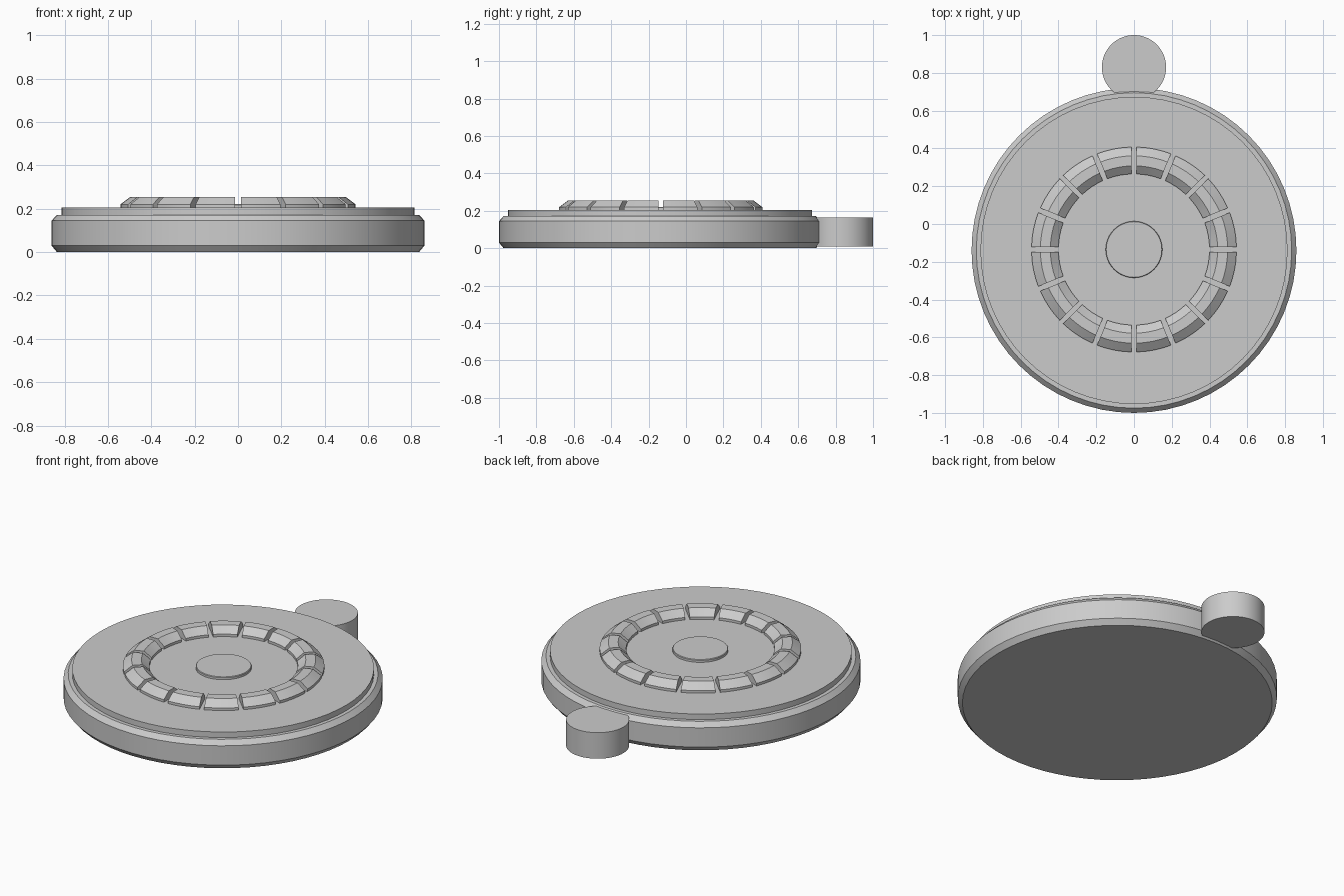
import bpy
from math import pi, sin, cos, asin, radians

cube = bpy.data.objects.get("Cube")
if cube:
    bpy.data.objects.remove(cube, do_unlink=True)

CY = -0.14          # centre of the round body
SIDES = 64

grey = bpy.data.materials.new("plain grey")
grey.use_nodes = True
GREY = (0.6, 0.6, 0.6, 1)
grey.diffuse_color = GREY
grey.node_tree.nodes["Principled BSDF"].inputs["Base Color"].default_value = GREY


def make(name, verts, faces, y):
    mesh = bpy.data.meshes.new(name)
    mesh.from_pydata(verts, [], faces)
    mesh.materials.append(grey)
    obj = bpy.data.objects.new(name, mesh)
    obj.location.y = y
    bpy.context.collection.objects.link(obj)
    bpy.ops.object.select_all(action='DESELECT')
    obj.select_set(True)
    bpy.context.view_layer.objects.active = obj
    bpy.ops.object.shade_smooth_by_angle(angle=radians(25))
    return obj


def lathe(name, profile, y):
    """Closed solid of revolution from (radius, height) points, bottom to top."""
    n = SIDES
    verts = [(r * cos(2 * pi * i / n), r * sin(2 * pi * i / n), z)
             for r, z in profile for i in range(n)]
    faces = [(k * n + i, k * n + (i + 1) % n, (k + 1) * n + (i + 1) % n, (k + 1) * n + i)
             for k in range(len(profile) - 1) for i in range(n)]
    faces.append(tuple(reversed(range(n))))
    faces.append(tuple(range(len(verts) - n, len(verts))))
    return make(name, verts, faces, y)


def ring_block(name, start, sweep, gap, profile, y, steps=4):
    """Curved block between two parallel-sided slots."""
    m = len(profile)
    verts = []
    for s in range(steps + 1):
        for r, z in profile:
            trim = asin(gap / 2 / r)
            a = start + trim + (sweep - 2 * trim) * s / steps
            verts.append((r * cos(a), r * sin(a), z))
    faces = [(s * m + k, s * m + (k + 1) % m, (s + 1) * m + (k + 1) % m, (s + 1) * m + k)
             for s in range(steps) for k in range(m)]
    faces = [f[::-1] for f in faces]
    faces.append(tuple(range(m)))
    faces.append(tuple(reversed(range(steps * m, (steps + 1) * m))))
    return make(name, verts, faces, y)


# Round body with chamfered rims, and the raised top plate
lathe("body", [(0.835, 0), (0.86, 0.03), (0.86, 0.145), (0.835, 0.172)], CY)
lathe("top_plate", [(0.813, 0.16), (0.813, 0.205)], CY)

# Low centre button
lathe("centre_button", [(0.15, 0.2), (0.15, 0.217), (0.147, 0.221)], CY + 0.005)

# Side lug at the back
lathe("back_lug", [(0.17, 0.01), (0.17, 0.165)], 0.83)

# Ring of chamfered blocks, split by straight slots
BLOCKS = 16
block_profile = [(0.4, 0.2), (0.4, 0.22), (0.443, 0.255),
                 (0.496, 0.255), (0.543, 0.22), (0.543, 0.2)]
for i in range(BLOCKS):
    ring_block(f"ring_block_{i + 1}", 2 * pi * i / BLOCKS, 2 * pi / BLOCKS,
               0.026, block_profile, CY + 0.005)
